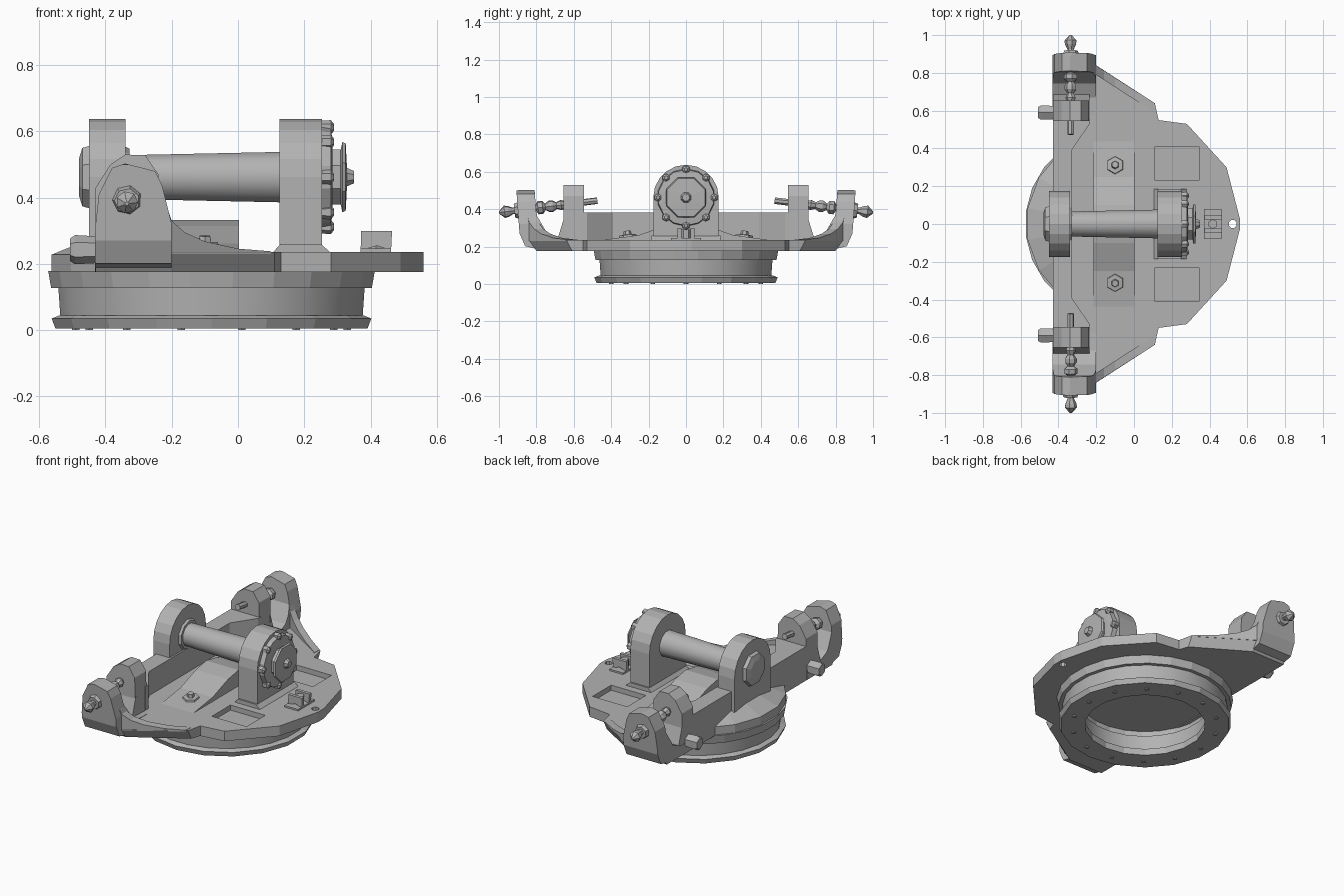
import bpy, bmesh, math
from mathutils import Matrix, Vector

cube = bpy.data.objects.get("Cube")
if cube:
    bpy.data.objects.remove(cube, do_unlink=True)

steel = bpy.data.materials.new("plain_grey_steel")
steel.use_nodes = True
GREY = (0.45, 0.45, 0.45, 1)
steel.diffuse_color = GREY
steel.node_tree.nodes["Principled BSDF"].inputs["Base Color"].default_value = GREY


def finish(name, bm, smooth=0):
    bmesh.ops.recalc_face_normals(bm, faces=bm.faces)
    mesh = bpy.data.meshes.new(name)
    bm.to_mesh(mesh)
    bm.free()
    mesh.materials.append(steel)
    obj = bpy.data.objects.new(name, mesh)
    bpy.context.collection.objects.link(obj)
    if smooth:
        bpy.ops.object.select_all(action='DESELECT')
        obj.select_set(True)
        bpy.context.view_layer.objects.active = obj
        bpy.ops.object.shade_smooth_by_angle(angle=math.radians(smooth))
    return obj


def prism(name, pts, axis, a, b, shear=0):
    """Extrude a 2D outline along an axis; shear slides y with x."""
    bm = bmesh.new()

    def place(p, t):
        u, v = p
        co = {'x': (t, u, v), 'y': (u, t, v), 'z': (u, v, t)}[axis]
        return bm.verts.new((co[0], co[1] + shear * co[0], co[2]))

    low = [place(p, a) for p in pts]
    high = [place(p, b) for p in pts]
    bm.faces.new(low)
    bm.faces.new(high)
    n = len(pts)
    for i in range(n):
        j = (i + 1) % n
        bm.faces.new((low[i], low[j], high[j], high[i]))
    return finish(name, bm)


def box(name, x, y, z):
    return prism(name, [(x[0], y[0]), (x[1], y[0]), (x[1], y[1]), (x[0], y[1])], 'z', *z)


def lathe(name, profile, start, direction=(0, 0, 1), sides=8, closed=False, smooth=0):
    """Revolve (radius, distance) points about a direction from a start point."""
    turn = Vector(direction).to_track_quat('Z', 'Y').to_matrix().to_4x4()
    mat = Matrix.Translation(start) @ turn
    bm = bmesh.new()
    rings = []
    for r, t in profile:
        angles = [math.tau * (i + 0.5) / sides for i in range(sides)]
        rings.append([bm.verts.new(mat @ Vector((r * math.cos(q), r * math.sin(q), t)))
                      for q in angles])
    pairs = list(zip(rings, rings[1:]))
    if closed:
        pairs.append((rings[-1], rings[0]))
    else:
        bm.faces.new(rings[0])
        bm.faces.new(rings[-1])
    for p, q in pairs:
        for i in range(sides):
            j = (i + 1) % sides
            bm.faces.new((p[i], p[j], q[j], q[i]))
    return finish(name, bm, smooth)


def boolean(obj, other, op):
    other.hide_render = True
    mod = obj.modifiers.new("cut", 'BOOLEAN')
    mod.operation, mod.object, mod.solver = op, other, 'EXACT'
    bpy.context.view_layer.objects.active = obj
    bpy.ops.object.modifier_apply(modifier=mod.name)
    bpy.data.objects.remove(other, do_unlink=True)


# Turntable: bolted flange, drum and upper flange with an open bore
RING_X = -0.08
lathe("base_flange", [(0.34, 0.005), (0.478, 0.005), (0.49, 0.035), (0.465, 0.045),
                      (0.34, 0.045)], (RING_X, 0, 0), sides=18, closed=True)
lathe("turntable_drum", [(0.36, 0.04), (0.46, 0.04), (0.467, 0.14), (0.36, 0.14)],
      (RING_X, 0, 0), sides=24, closed=True, smooth=30)
lathe("upper_flange", [(0.37, 0.127), (0.488, 0.127), (0.497, 0.178), (0.37, 0.178)],
      (RING_X, 0, 0), sides=24, closed=True)
for i in range(14):
    q = math.tau * i / 14
    lathe("flange_bolt", [(0.013, 0), (0.013, 0.006)],
          (RING_X + 0.41 * math.cos(q), 0.41 * math.sin(q), 0), sides=6)

# Rear shoulder of the flange, sloping up to the back wall
shoulder = lathe("rear_shoulder", [(0.49, 0.17), (0.49, 0.228), (0.36, 0.28)],
                 (RING_X, 0, 0), sides=18)
boolean(shoulder, box("shoulder_cutter", (-1, -0.425), (-1, 1), (0, 1)), 'INTERSECT')

# Deck plate with bevelled arms, two pockets and a tow hole
half = [(0.56, 0.03), (0.49, 0.3), (0.28, 0.53), (0.13, 0.55), (0.11, 0.64),
        (-0.2, 0.84), (-0.43, 0.84)]
outline = half + [(x, -y) for x, y in reversed(half)]
deck = prism("deck_plate", outline, 'z', 0.175, 0.236)
for v in deck.data.vertices:
    if v.co.z < 0.2 and abs(v.co.y) > 0.6:
        v.co.y *= 0.95
for s in (1, -1):
    boolean(deck, box("pocket_cutter", (0.11, 0.345), sorted((0.23 * s, 0.41 * s)),
                      (0.205, 0.3)), 'DIFFERENCE')
boolean(deck, lathe("hole_cutter", [(0.022, 0.1), (0.022, 0.3)], (0.523, 0, 0)), 'DIFFERENCE')

# Raised back wall, wider towards the lugs
wall = [(-0.43, 0.56), (-0.235, 0.56), (-0.235, 0.53), (-0.33, 0.39)]
prism("back_wall", wall + [(x, -y) for x, y in reversed(wall)], 'z', 0.18, 0.383)

# Ridge rising from both sides to the middle
rise = [(0.45, 0.234), (0.25, 0.262), (0.1, 0.315), (0, 0.333)]
prism("deck_ridge", rise + [(-y, z) for y, z in reversed(rise[:-1])], 'x', -0.215, 0.003)

# Upright bearing posts
AXIS_Z = 0.462
arch = [(0.175 * math.cos(math.pi * i / 10), AXIS_Z + 0.175 * math.sin(math.pi * i / 10))
        for i in range(11)]
for name, a, b in (("front_post", 0.125, 0.253), ("rear_post", -0.45, -0.34)):
    prism(name, [(0.175, 0.2)] + arch + [(-0.175, 0.2)], 'x', a, b)
prism("post_foot", [(0.105, 0.234), (0.28, 0.234), (0.25, 0.26), (0.128, 0.26)],
      'y', -0.185, 0.185)

# Cross shaft, bearing collars and end caps
X = (1, 0, 0)
lathe("cross_shaft", [(0.068, 0), (0.079, 0.5)], (-0.36, 0, AXIS_Z), X, 12, smooth=40)
lathe("rear_collar", [(0.095, 0), (0.085, 0.018)], (-0.345, 0, AXIS_Z), X, 10)
lathe("rear_cap", [(0.06, 0), (0.095, 0.01), (0.105, 0.04)], (-0.48, 0, AXIS_Z), X, 8)
lathe("front_cap_ring", [(0.155, 0), (0.15, 0.03), (0.11, 0.035)], (0.25, 0, AXIS_Z), X, 14)
lathe("front_cap_hub", [(0.09, 0), (0.09, 0.045), (0.115, 0.05), (0.11, 0.06),
                        (0.03, 0.064), (0.02, 0.085)], (0.265, 0, AXIS_Z), X, 8)
for i in range(8):
    q = math.tau * i / 8
    lathe("cap_bolt", [(0.02, 0), (0.022, 0.03), (0.01, 0.04)],
          (0.25, 0.15 * math.cos(q), AXIS_Z + 0.15 * math.sin(q)), X, 6)

# Small hitch bracket at the nose
box("bracket_base", (0.37, 0.462), (-0.08, 0.08), (0.23, 0.246))
for s in (1, -1):
    prism("bracket_ear", [(0.37, 0.24), (0.42, 0.255), (0.462, 0.24), (0.465, 0.3), (0.372, 0.3)],
          'y', 0.025 * s, 0.045 * s)
lathe("bracket_pin", [(0.025, 0), (0.025, 0.05)], (0.417, 0, 0.24), sides=6)

# Mirrored side arms
for s in (1, -1):
    side = "left" if s > 0 else "right"

    # Outer lug: side profile intersected with its end profile
    foot = [(0.55, 0.176), (0.8, 0.187), (0.86, 0.202), (0.89, 0.27), (0.907, 0.5),
            (0.81, 0.51), (0.8, 0.37), (0.745, 0.275), (0.67, 0.24), (0.55, 0.235)]
    lug = prism(side + "_outer_lug", [(y * s, z) for y, z in foot], 'x', -0.5, 0)
    face = [(-0.432, 0.1), (-0.432, 0.3), (-0.42, 0.41), (-0.38, 0.49), (-0.34, 0.503),
            (-0.25, 0.48), (-0.23, 0.44), (-0.2, 0.32), (-0.2, 0.1)]
    boolean(lug, prism("lug_cutter", face, 'y', 0.5 * s, s), 'INTERSECT')

    # Inner lug with chamfered top
    inner = [(-0.43, 0.2), (-0.43, 0.43), (-0.385, 0.5), (-0.34, 0.53), (-0.28, 0.528),
             (-0.24, 0.47), (-0.235, 0.2)]
    prism(side + "_inner_lug", inner, 'y', 0.545 * s, 0.655 * s)
    prism(side + "_lug_fillet", [(0.65 * s, 0.2), (0.65 * s, 0.36), (0.69 * s, 0.23)],
          'x', -0.43, -0.235)

    # Curved gusset following the slanted deck edge
    web = [(-0.24, 0.23), (-0.24, 0.45), (-0.2, 0.33), (-0.16, 0.295), (-0.1, 0.268),
           (0, 0.246), (0.1, 0.238), (0.1, 0.23)]
    prism(side + "_edge_gusset", web, 'y', 0.71 * s, 0.66 * s, shear=-0.645 * s)

    # Tilted beaded pin through both lugs
    beads = [(0.006, 0), (0.034, 0.03), (0.03, 0.05), (0.018, 0.075), (0.018, 0.2),
             (0.036, 0.21), (0.036, 0.235), (0.018, 0.25), (0.032, 0.27), (0.032, 0.29),
             (0.018, 0.31), (0.028, 0.335), (0.018, 0.36), (0.018, 0.53)]
    lathe(side + "_lug_pin", beads, (-0.335, s, 0.382), (0, -s, 0.12), 7)
    lathe(side + "_pin_washer", [(0.045, 0), (0.038, 0.02)], (-0.335, 0.897 * s, 0.393),
          (0, s, -0.12), 7)

    # Rear stop bolt and deck screw
    lathe(side + "_stop_bolt", [(0.034, 0), (0.044, 0.015), (0.04, 0.09)],
          (-0.507, 0.59 * s, 0.243), X, 6)
    lathe(side + "_deck_screw", [(0.05, 0), (0.045, 0.018), (0.022, 0.02), (0.018, 0.04)],
          (-0.1, 0.31 * s, 0.245), (0, 0.12 * s, 1), 6)
